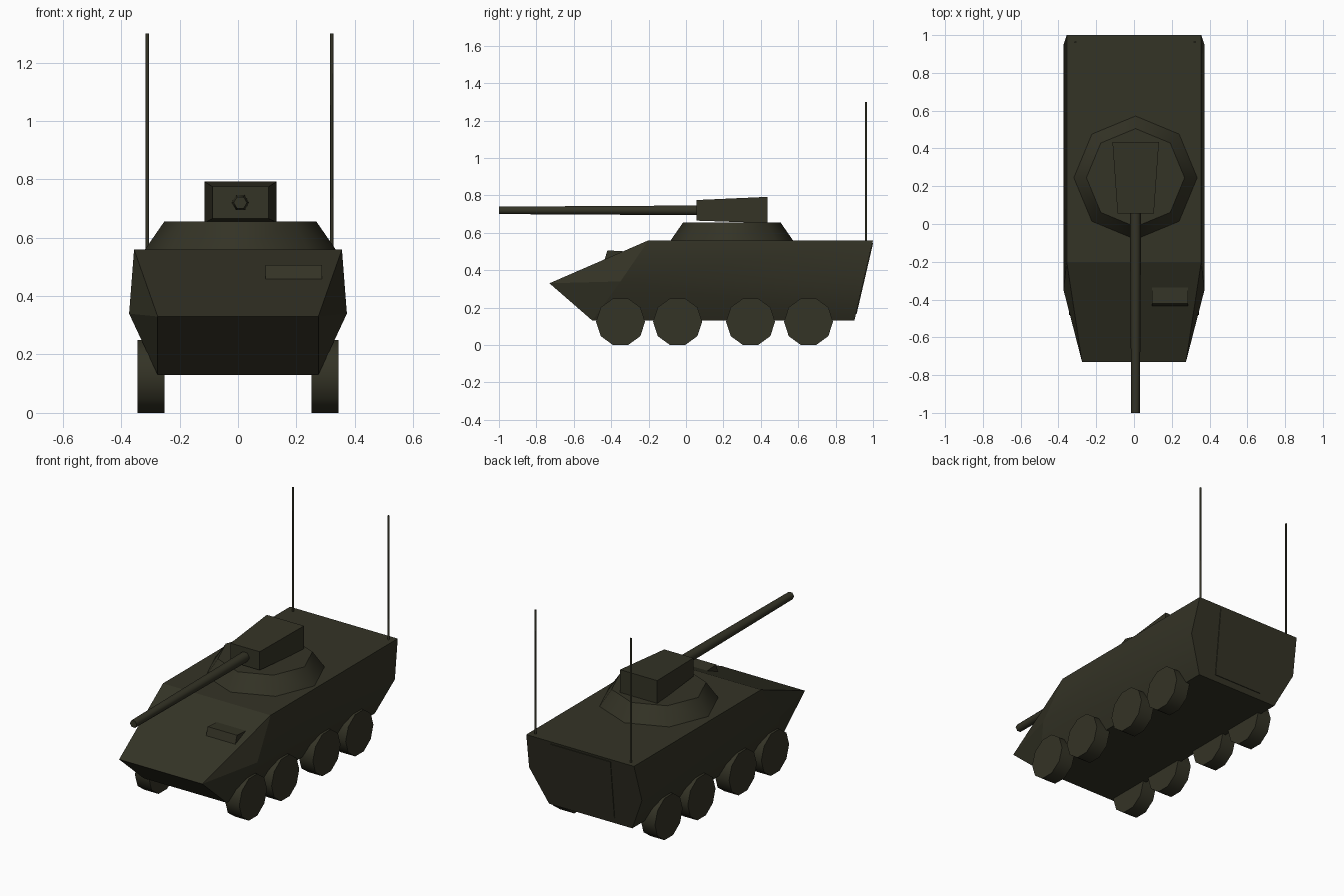
import bpy, bmesh, math
from mathutils import Vector

if "Cube" in bpy.data.objects:
    bpy.data.objects.remove(bpy.data.objects["Cube"])

olive = bpy.data.materials.new("dark_olive")
olive.diffuse_color = (0.034, 0.033, 0.019, 1)
olive.use_nodes = True
olive.node_tree.nodes["Principled BSDF"].inputs["Base Color"].default_value = olive.diffuse_color


def solid(name, points, smooth_rule):
    """Convex solid around points; smooth_rule(edge) says which edges are soft."""
    bm = bmesh.new()
    for p in points:
        bm.verts.new(p)
    bmesh.ops.convex_hull(bm, input=bm.verts[:])
    bmesh.ops.dissolve_limit(bm, angle_limit=math.radians(0.7),
                             verts=bm.verts[:], edges=bm.edges[:])
    bmesh.ops.recalc_face_normals(bm, faces=bm.faces[:])
    for f in bm.faces:
        f.smooth = True
    for e in bm.edges:
        e.smooth = smooth_rule(e)
    mesh = bpy.data.meshes.new(name)
    bm.to_mesh(mesh)
    bm.free()
    mesh.materials.append(olive)
    ob = bpy.data.objects.new(name, mesh)
    bpy.context.collection.objects.link(ob)
    return ob


def by_angle(deg):
    return lambda e: e.calc_face_angle(math.pi) < math.radians(deg)


def ring(center, axis, r, n):
    """n-sided ring around a centre, perpendicular to axis 'X', 'Y' or 'Z'."""
    pts = []
    for i in range(n):
        a = 2 * math.pi * i / n
        u, v = r * math.cos(a), r * math.sin(a)
        off = {"X": (0, u, v), "Y": (u, 0, v), "Z": (u, v, 0)}[axis]
        pts.append(Vector(center) + Vector(off))
    return pts


def tube(name, c1, c2, axis, r1, r2, n, deg=40):
    return solid(name, ring(c1, axis, r1, n) + ring(c2, axis, r2, n), by_angle(deg))


# Hull: angular body, widest at the waist line
half = [(.356, 1.0, .56), (.356, -.2, .56), (.275, -.73, .33), (.275, -.5, .13),
        (.275, .9, .13), (.373, .9488, .34), (.373, -.35, .34)]
solid("hull", [(s * x, y, z) for s in (-1, 1) for x, y, z in half],
      lambda e: all(abs(v.co.x) > .37 for v in e.verts))

# Rear door: thin plate on the sloped back
door = []
for z, w in ((.545, .2), (.165, .165)):
    y = .9 + .1 * (z - .13) / .43
    door += [(s * w, y + d, z) for s in (-1, 1) for d in (-.003, .004)]
solid("rear_door", door, by_angle(10))

# Driver hatch: wedge on the sloped front
solid("driver_hatch", [(x, y, z) for x in (.094, .287)
                       for y, z in ((-.437, .452), (-.42, .506), (-.334, .501))],
      by_angle(10))

# Wheels: four per side
for side, s in (("left", -1), ("right", 1)):
    for i, y in enumerate((-.35, -.045, .345, .655)):
        tube(f"wheel_{side}_{i + 1}", (s * .252, y, .1245), (s * .345, y, .1245),
             "X", .131, .131, 10)

# Turret: octagonal base, tapered gun housing and barrel
tube("turret_base", (.008, .245, .555), (.008, .245, .656), "Z", .33, .26, 8)
housing = []
for y, w, z0, z1 in ((.435, .123, .652, .792), (.055, .096, .665, .775)):
    housing += [(.009 + s * w, y, z) for s in (-1, 1) for z in (z0, z1)]
solid("gun_housing", housing, by_angle(10))
tube("gun_barrel", (.008, .08, .72), (.008, -1.0, .72), "Y", .030, .023, 6, 65)

# Antennas at the rear corners
for side, x in (("left", -.31), ("right", .321)):
    tube("antenna_" + side, (x, .963, .55), (x, .963, 1.3), "Z", .006, .006, 6, 65)
